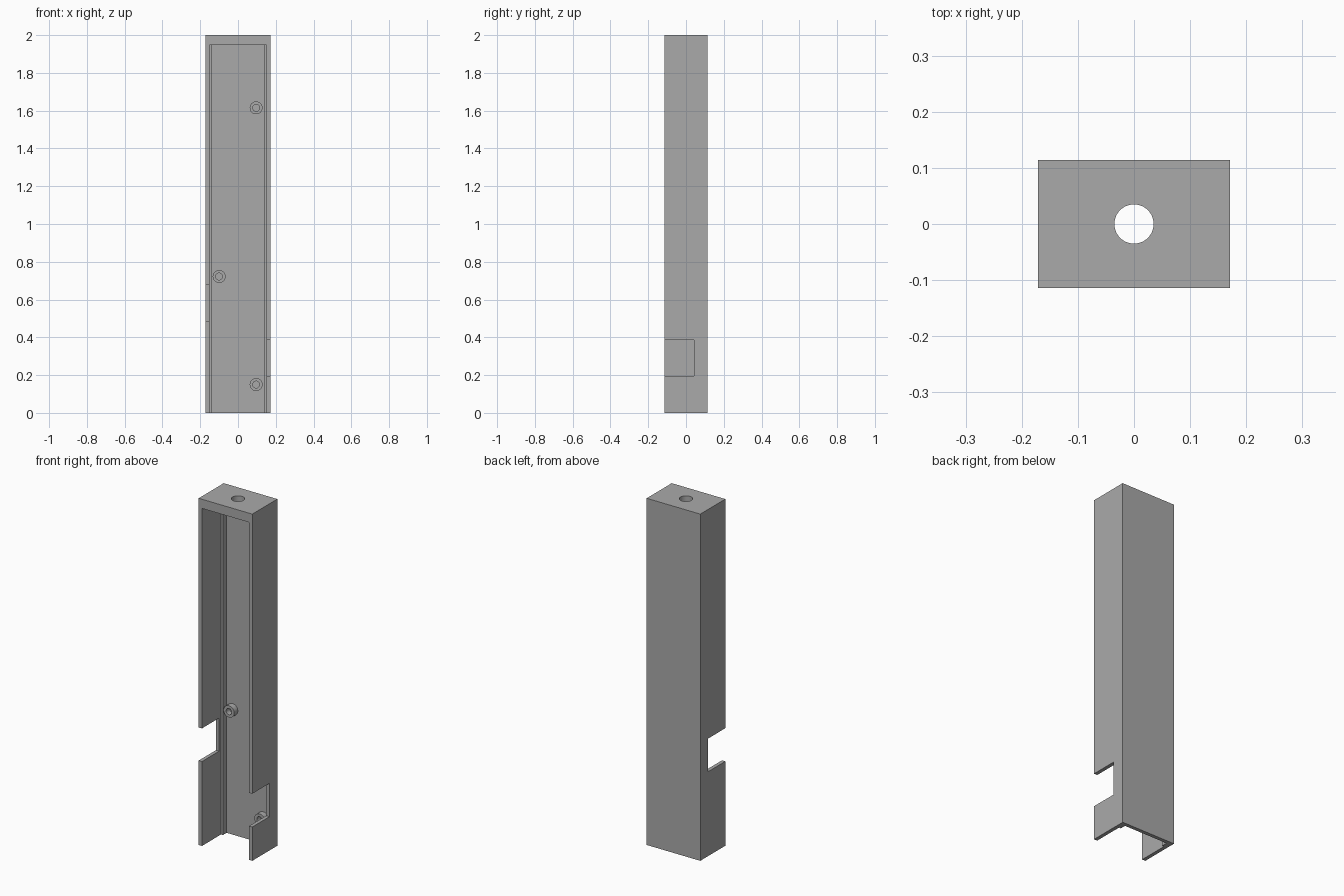
import bpy, bmesh, math
from mathutils import Matrix, Vector

cube = bpy.data.objects.get("Cube")
if cube:
    bpy.data.objects.remove(cube, do_unlink=True)

W, D, H = 0.171, 0.114, 2.0          # half width, half depth, height
INNER, LEDGE = 0.150, 0.138          # half widths of the cavity
LEDGE_Y, BACK_Y = 0.06, 0.093        # ledge front, inner back face
CAP = 1.947                          # underside of the top

grey = bpy.data.materials.new("plain grey")
grey.use_nodes = True
colour = (0.4, 0.4, 0.4, 1)
grey.diffuse_color = colour
grey.node_tree.nodes["Principled BSDF"].inputs["Base Color"].default_value = colour


def make_object(name, bm):
    bmesh.ops.recalc_face_normals(bm, faces=bm.faces)
    mesh = bpy.data.meshes.new(name)
    bm.to_mesh(mesh)
    bm.free()
    mesh.materials.append(grey)
    obj = bpy.data.objects.new(name, mesh)
    bpy.context.collection.objects.link(obj)
    return obj


def prism(name, outline, z0, z1):
    """Extrude an xy outline from z0 to z1."""
    bm = bmesh.new()
    face = bm.faces.new([bm.verts.new((x, y, z0)) for x, y in outline])
    top = bmesh.ops.extrude_face_region(bm, geom=[face])["geom"]
    verts = [v for v in top if isinstance(v, bmesh.types.BMVert)]
    bmesh.ops.translate(bm, verts=verts, vec=(0, 0, z1 - z0))
    return make_object(name, bm)


def box(name, x0, x1, y0, y1, z0, z1):
    return prism(name, [(x0, y0), (x1, y0), (x1, y1), (x0, y1)], z0, z1)


def activate(obj):
    bpy.ops.object.select_all(action="DESELECT")
    obj.select_set(True)
    bpy.context.view_layer.objects.active = obj


def cut(obj, cutter):
    """Subtract the cutter, then discard it."""
    cutter.hide_render = True
    mod = obj.modifiers.new("cut", "BOOLEAN")
    mod.operation, mod.solver, mod.object = "DIFFERENCE", "EXACT", cutter
    activate(obj)
    bpy.ops.object.modifier_apply(modifier=mod.name)
    bpy.data.objects.remove(cutter, do_unlink=True)


# Housing, hollowed so that a ledge stays in each back corner
housing = box("housing", -W, W, -D, D, 0, H)
half = [(INNER, -0.2), (INNER, LEDGE_Y), (LEDGE, LEDGE_Y), (LEDGE, BACK_Y)]
cavity = half + [(-x, y) for x, y in reversed(half)]
cut(housing, prism("cavity_cutter", cavity, -0.1, CAP))

# Open notch in each side wall, at different heights
cut(housing, box("left_notch_cutter", 0.144, 0.3, -0.2, 0.042, 0.195, 0.387))
cut(housing, box("right_notch_cutter", -0.3, -0.144, -0.2, 0.042, 0.487, 0.678))

# Round hole through the top
circle = [(0.035 * math.cos(a), 0.035 * math.sin(a))
          for a in (math.tau * i / 48 for i in range(48))]
cut(housing, prism("top_hole_cutter", circle, CAP - 0.1, H + 0.1))
activate(housing)
bpy.ops.object.shade_smooth_by_angle(angle=math.radians(30))


# Hollow screw posts on the back wall
def post(name, x, z, outer=0.034, inner=0.018):
    bm = bmesh.new()
    section = [(inner, LEDGE_Y), (outer, LEDGE_Y), (outer, BACK_Y + 0.002), (inner, BACK_Y + 0.002)]
    verts = [bm.verts.new((r, y, 0)) for r, y in section]
    edges = [bm.edges.new((verts[i], verts[(i + 1) % 4])) for i in range(4)]
    bmesh.ops.spin(bm, geom=verts + edges, cent=(0, 0, 0), axis=(0, 1, 0),
                   angle=math.tau, steps=32)
    bmesh.ops.remove_doubles(bm, verts=bm.verts, dist=1e-5)
    bmesh.ops.transform(bm, verts=bm.verts, matrix=Matrix.Translation(Vector((x, 0, z))))
    obj = make_object(name, bm)
    activate(obj)
    bpy.ops.object.shade_smooth_by_angle(angle=math.radians(30))


post("upper_post", 0.096, 1.615)
post("middle_post", -0.1, 0.722)
post("lower_post", 0.096, 0.15)
